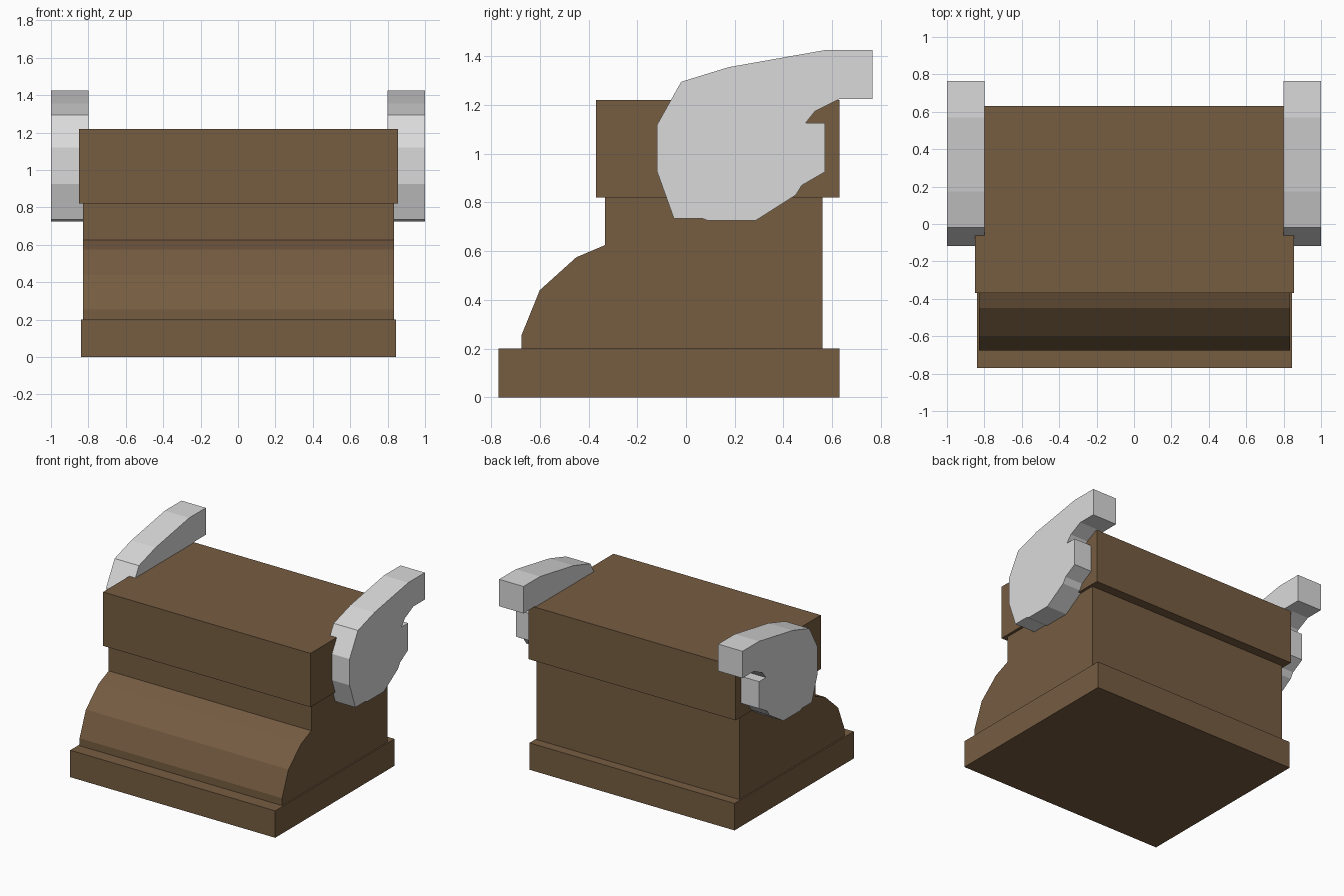
import bpy
import bmesh

cube = bpy.data.objects.get("Cube")
if cube:
    bpy.data.objects.remove(cube, do_unlink=True)


def material(name, rgb):
    mat = bpy.data.materials.new(name)
    mat.use_nodes = True
    mat.diffuse_color = (*rgb, 1)
    mat.node_tree.nodes["Principled BSDF"].inputs["Base Color"].default_value = (*rgb, 1)
    return mat


def extrude_profile(name, profile, x0, x1, mat):
    """Extrude a (y, z) outline from x0 to x1."""
    bm = bmesh.new()
    face = bm.faces.new([bm.verts.new((x0, y, z)) for y, z in profile])
    result = bmesh.ops.extrude_face_region(bm, geom=[face])
    verts = [v for v in result["geom"] if isinstance(v, bmesh.types.BMVert)]
    bmesh.ops.translate(bm, verts=verts, vec=(x1 - x0, 0, 0))
    bmesh.ops.recalc_face_normals(bm, faces=bm.faces)
    mesh = bpy.data.meshes.new(name)
    bm.to_mesh(mesh)
    bm.free()
    mesh.materials.append(mat)
    obj = bpy.data.objects.new(name, mesh)
    bpy.context.collection.objects.link(obj)
    return obj


def rectangle(y0, y1, z0, z1):
    return [(y0, z0), (y1, z0), (y1, z1), (y0, z1)]


brown = material("brown", (0.18, 0.107, 0.053))
grey = material("light grey", (0.70, 0.70, 0.70))

# Stacked body: plinth, sloped middle and overhanging top block
extrude_profile("plinth", rectangle(-0.77, 0.63, 0, 0.2), -0.84, 0.845, brown)
body_outline = [(-0.675, 0.2), (0.56, 0.2), (0.56, 0.82), (-0.332, 0.82),
                (-0.332, 0.625), (-0.45, 0.575), (-0.6, 0.44), (-0.675, 0.255)]
extrude_profile("body", body_outline, -0.83, 0.835, brown)
extrude_profile("top_block", rectangle(-0.37, 0.63, 0.82, 1.22), -0.85, 0.855, brown)

# Hooked side plates
hook_outline = [(-0.118, 1.12), (-0.02, 1.295), (0.175, 1.355), (0.57, 1.425),
                (0.765, 1.425), (0.765, 1.225), (0.63, 1.225), (0.53, 1.175),
                (0.49, 1.125), (0.57, 1.125), (0.57, 0.925), (0.475, 0.87),
                (0.45, 0.83), (0.285, 0.725), (0.09, 0.725), (0.065, 0.735),
                (-0.05, 0.735), (-0.118, 0.925)]
for side, x0 in (("left", 0.8), ("right", -1.0)):
    extrude_profile(side + "_hook_plate", hook_outline, x0, x0 + 0.2, grey)
